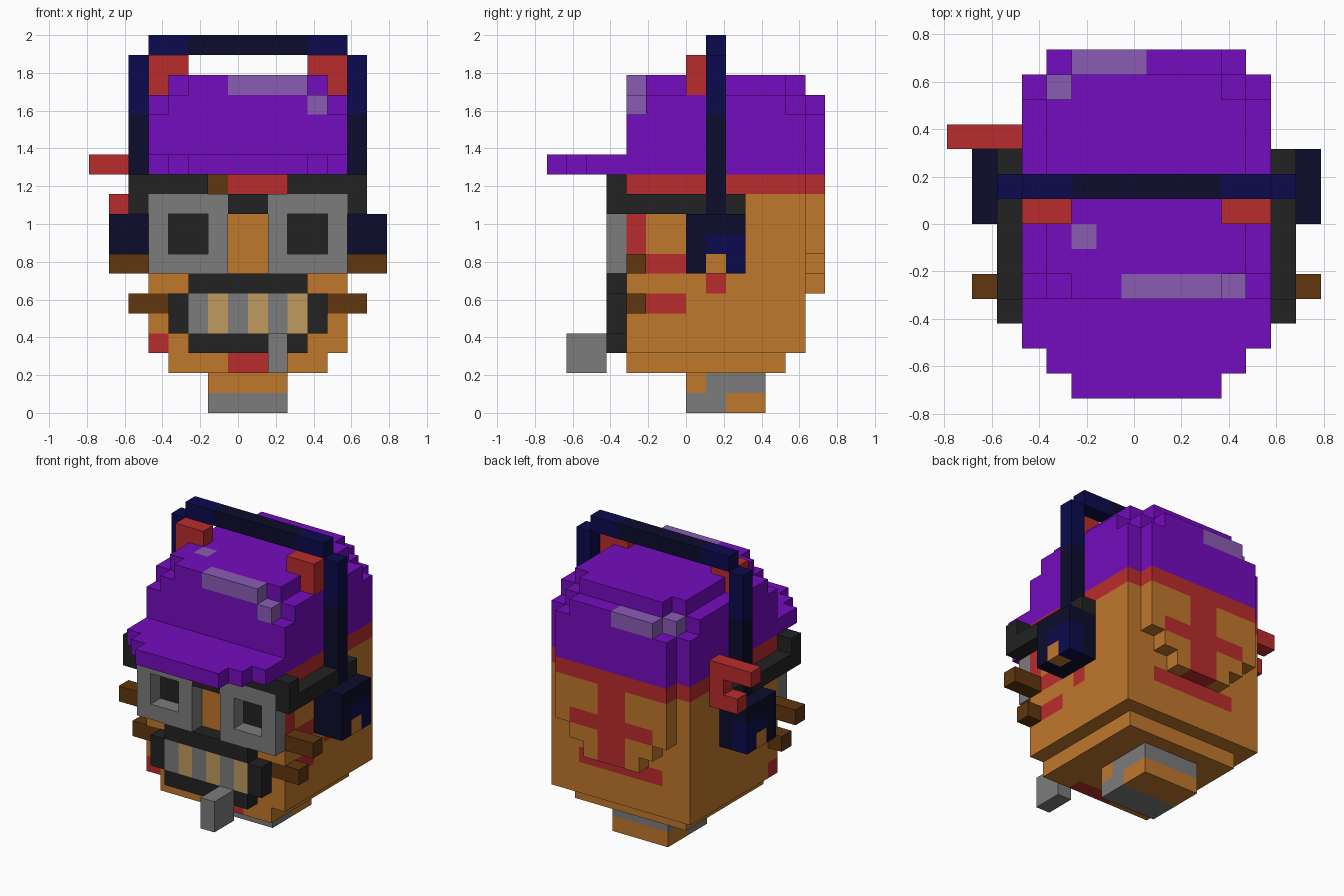
import bpy
import bmesh
from mathutils import Vector

if "Cube" in bpy.data.objects:
    bpy.data.objects.remove(bpy.data.objects["Cube"], do_unlink=True)

UNIT = 2 / 19                      # edge of one block
ORIGIN = Vector((-7.5, -7, 0))     # block grid corner, in blocks
MIRROR = 16                        # x sum of mirrored block edges

PALETTE = {
    "purple": "740cbe", "pale_purple": "8a5cb4", "skin": "c0782c",
    "red": "ba2c2c", "charcoal": "222222", "grey": "7c7c7c",
    "navy": "0b0b4e", "dark_navy": "0c0c2c", "brown": "61360f",
    "tan": "c09a60",
}


def linear(channel):
    c = channel / 255
    return c / 12.92 if c <= 0.04045 else ((c + 0.055) / 1.055) ** 2.4


def make_material(name, code):
    colour = [linear(v) for v in bytes.fromhex(code)] + [1]
    mat = bpy.data.materials.new(name)
    mat.use_nodes = True
    mat.diffuse_color = colour
    shader = next(n for n in mat.node_tree.nodes if n.type == "BSDF_PRINCIPLED")
    shader.inputs["Base Color"].default_value = colour
    shader.inputs["Roughness"].default_value = 0.9
    return mat


materials = {name: make_material(name, code) for name, code in PALETTE.items()}
blocks = {}                        # block position -> (part, colour)


def box(part, colour, x, y, z, mirror=False):
    """Fill a range of blocks; later boxes replace earlier ones."""
    spans = [x, (MIRROR - x[1], MIRROR - x[0])] if mirror else [x]
    for span in spans:
        for i in range(*span):
            for j in range(*y):
                for k in range(*z):
                    blocks[i, j, k] = (part, colour)


# neck
box("neck", "grey", x=(6, 10), y=(7, 11), z=(0, 2))
box("neck", "skin", x=(6, 10), y=(7, 8), z=(1, 2))
box("neck", "skin", x=(6, 10), y=(9, 11), z=(0, 1))

# head with narrower chin and a stepped bulge at the back
box("head", "skin", x=(4, 12), y=(4, 12), z=(2, 3))
box("head", "skin", x=(3, 13), y=(4, 13), z=(3, 11))
for step in range(3):
    box("head", "skin", x=(4 + step, 12 - step), y=(13, 14), z=(8 - step, 11))

# red band under the hat
box("head", "red", x=(3, 13), y=(4, 13), z=(11, 12))
box("head", "red", x=(4, 12), y=(13, 14), z=(11, 12))
box("head", "brown", x=(6, 7), y=(4, 5), z=(11, 12))

# red cross and bar on the back
box("head", "red", x=(7, 9), y=(13, 14), z=(6, 11))
box("head", "red", x=(5, 11), y=(13, 14), z=(8, 9))
box("head", "red", x=(5, 11), y=(12, 13), z=(5, 6))

# red patches on the face and cheek
box("head", "red", x=(7, 10), y=(4, 5), z=(2, 3))
box("head", "red", x=(3, 4), y=(4, 5), z=(3, 4))
box("head", "red", x=(12, 13), y=(4, 5), z=(8, 10))
box("head", "red", x=(12, 13), y=(5, 7), z=(7, 8))
box("head", "red", x=(12, 13), y=(5, 7), z=(5, 6))
box("head", "red", x=(12, 13), y=(8, 9), z=(6, 7))

# whiskers
box("whiskers", "brown", x=(13, 15), y=(4, 5), z=(7, 8), mirror=True)
box("whiskers", "brown", x=(12, 14), y=(4, 5), z=(5, 6), mirror=True)

# goggles: strap, brow, frames with recessed lenses
box("goggle_strap", "charcoal", x=(13, 14), y=(3, 10), z=(10, 11), mirror=True)
box("goggle_strap", "charcoal", x=(10, 14), y=(3, 4), z=(11, 12), mirror=True)
box("goggle_strap", "charcoal", x=(7, 9), y=(3, 4), z=(10, 11))
box("goggle_frames", "grey", x=(9, 13), y=(3, 4), z=(7, 8), mirror=True)
box("goggle_frames", "grey", x=(9, 13), y=(3, 4), z=(10, 11), mirror=True)
box("goggle_frames", "grey", x=(9, 10), y=(3, 4), z=(8, 10), mirror=True)
box("goggle_frames", "grey", x=(12, 13), y=(3, 4), z=(8, 10), mirror=True)
box("goggle_lenses", "charcoal", x=(10, 12), y=(4, 5), z=(8, 10), mirror=True)

# mouth surround, striped teeth and the stick held in the mouth
box("mouth", "charcoal", x=(5, 11), y=(3, 4), z=(3, 7))
box("mouth", "charcoal", x=(11, 12), y=(3, 4), z=(4, 6), mirror=True)
for tooth in range(5, 11):
    shade = "grey" if tooth % 2 else "tan"
    box("teeth", shade, x=(tooth, tooth + 1), y=(3, 4), z=(4, 6))
box("mouth_stick", "grey", x=(9, 10), y=(1, 3), z=(2, 4))

# hat: crown in rounded layers
box("hat", "purple", x=(3, 13), y=(4, 13), z=(12, 15))
box("hat", "purple", x=(4, 12), y=(13, 14), z=(12, 15))
box("hat", "purple", x=(3, 13), y=(5, 12), z=(15, 16))
box("hat", "purple", x=(4, 12), y=(4, 13), z=(15, 16))
box("hat", "purple", x=(5, 11), y=(13, 14), z=(15, 16))
box("hat", "purple", x=(4, 12), y=(5, 12), z=(16, 17))
box("hat", "purple", x=(5, 11), y=(4, 13), z=(16, 17))

# hat peak
box("hat_peak", "purple", x=(3, 13), y=(2, 4), z=(12, 13))
box("hat_peak", "purple", x=(4, 12), y=(1, 2), z=(12, 13))
box("hat_peak", "purple", x=(5, 11), y=(0, 1), z=(12, 13))

# pale worn patches on the hat
box("hat", "pale_purple", x=(7, 11), y=(4, 5), z=(16, 17))
box("hat", "pale_purple", x=(11, 12), y=(4, 5), z=(15, 16))
box("hat", "pale_purple", x=(5, 6), y=(6, 7), z=(16, 17))
box("hat", "pale_purple", x=(5, 8), y=(13, 14), z=(15, 16))
box("hat", "pale_purple", x=(4, 5), y=(12, 13), z=(15, 16))

# headphones: cups, band and red pads
box("ear_cups", "dark_navy", x=(13, 15), y=(7, 10), z=(7, 10), mirror=True)
box("ear_cups", "navy", x=(14, 15), y=(8, 10), z=(8, 9), mirror=True)
box("ear_cups", "navy", x=(14, 15), y=(9, 10), z=(7, 8), mirror=True)
box("ear_cups", "skin", x=(14, 15), y=(8, 9), z=(7, 8), mirror=True)
box("headband", "dark_navy", x=(13, 14), y=(8, 9), z=(10, 15), mirror=True)
box("headband", "navy", x=(13, 14), y=(8, 9), z=(15, 18), mirror=True)
box("headband", "dark_navy", x=(5, 11), y=(8, 9), z=(18, 19))
box("headband", "navy", x=(11, 13), y=(8, 9), z=(18, 19), mirror=True)
box("headband_pads", "red", x=(11, 13), y=(7, 8), z=(16, 18), mirror=True)

# red hooked bracket on one side
box("side_bracket", "red", x=(2, 3), y=(10, 11), z=(10, 13))
box("side_bracket", "red", x=(0, 2), y=(10, 11), z=(12, 13))
box("side_bracket", "red", x=(1, 2), y=(10, 11), z=(10, 11))


def build_part(part):
    """Skin the blocks of one part with only the faces that show."""
    bm = bmesh.new()
    colours = sorted({c for p, c in blocks.values() if p == part})
    for cell, (owner, colour) in blocks.items():
        if owner != part:
            continue
        centre = Vector(cell) + Vector((0.5, 0.5, 0.5)) + ORIGIN
        for axis in range(3):
            for sign in (-1, 1):
                normal = Vector((0, 0, 0))
                normal[axis] = sign
                if tuple(int(a + b) for a, b in zip(cell, normal)) in blocks:
                    continue
                side = Vector((0, 0, 0))
                side[(axis + 1) % 3] = 1
                up = normal.cross(side)
                corners = (-side - up, side - up, side + up, up - side)
                face = bm.faces.new([bm.verts.new((centre + (normal + c) / 2) * UNIT)
                                     for c in corners])
                face.material_index = colours.index(colour)
    bmesh.ops.remove_doubles(bm, verts=bm.verts[:], dist=UNIT / 100)
    mesh = bpy.data.meshes.new(part)
    bm.to_mesh(mesh)
    bm.free()
    for colour in colours:
        mesh.materials.append(materials[colour])
    bpy.context.scene.collection.objects.link(bpy.data.objects.new(part, mesh))


for part_name in sorted({p for p, c in blocks.values()}):
    build_part(part_name)
